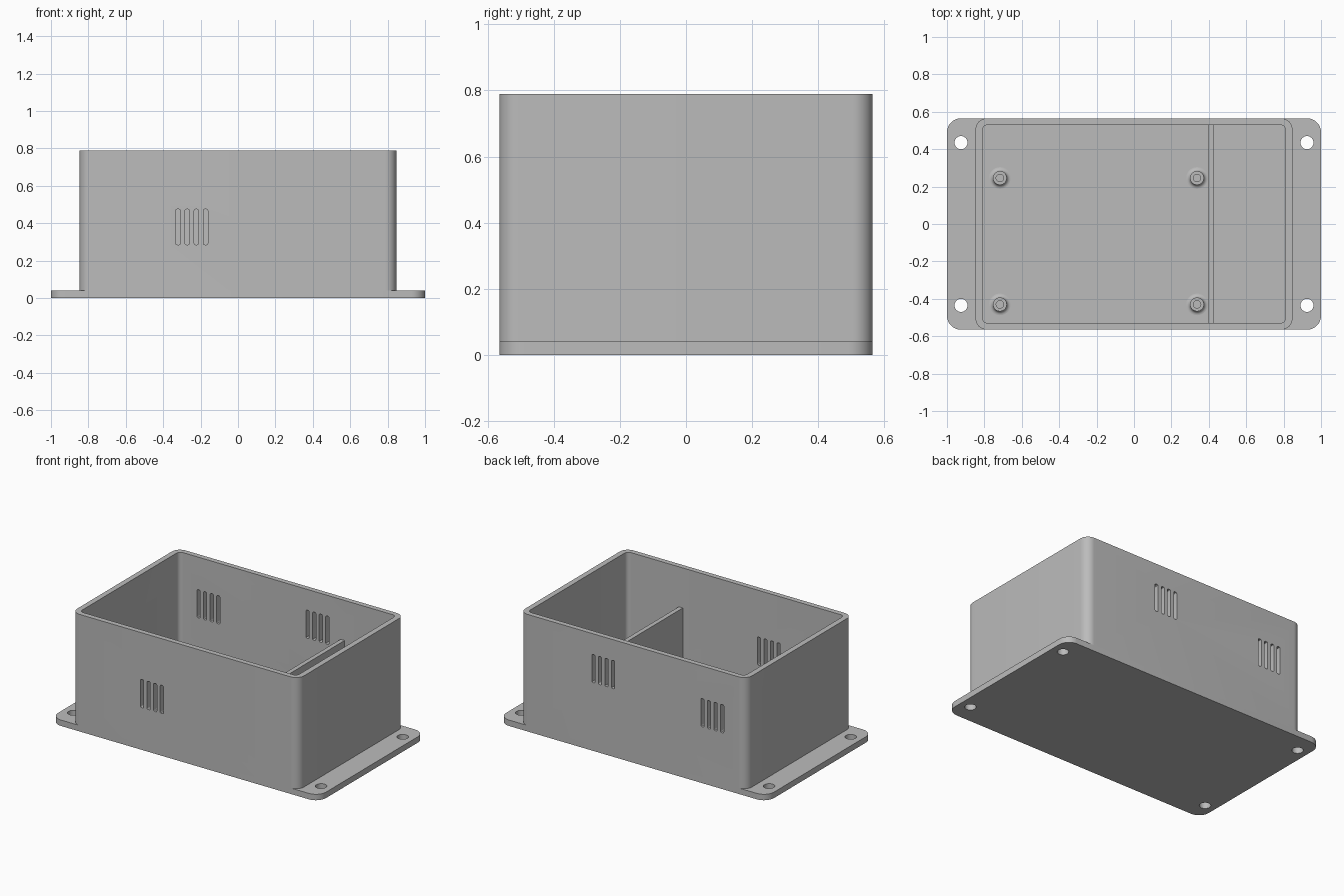
import bpy, bmesh, math
from mathutils import Matrix, Vector

if "Cube" in bpy.data.objects:
    bpy.data.objects.remove(bpy.data.objects["Cube"])

grey = bpy.data.materials.new("grey_plastic")
grey.diffuse_color = (0.5, 0.5, 0.5, 1)
grey.use_nodes = True
grey.node_tree.nodes["Principled BSDF"].inputs["Base Color"].default_value = grey.diffuse_color


def finish(name, bm, smooth=True):
    bmesh.ops.recalc_face_normals(bm, faces=bm.faces[:])
    me = bpy.data.meshes.new(name)
    bm.to_mesh(me)
    bm.free()
    ob = bpy.data.objects.new(name, me)
    bpy.context.collection.objects.link(ob)
    me.materials.append(grey)
    return ob


def prism(name, w, d, r, lo, hi, seg=8, matrix=None):
    """Rounded rectangle w x d, extruded from lo to hi along z."""
    bm = bmesh.new()
    ring = []
    for k, (sx, sy) in enumerate(((1, 1), (-1, 1), (-1, -1), (1, -1))):
        for i in range(seg + 1):
            a = math.pi / 2 * (k + i / seg)
            ring.append(bm.verts.new((sx * (w / 2 - r) + r * math.cos(a),
                                      sy * (d / 2 - r) + r * math.sin(a), lo)))
    face = bm.faces.new(ring)
    top = bmesh.ops.extrude_face_region(bm, geom=[face])["geom"]
    verts = [v for v in top if isinstance(v, bmesh.types.BMVert)]
    bmesh.ops.translate(bm, verts=verts, vec=(0, 0, hi - lo))
    if not any(f for f in bm.faces if all(abs(v.co.z - lo) < 1e-6 for v in f.verts)):
        bm.faces.new(ring)
    if matrix:
        bm.transform(matrix)
    return finish(name, bm)


def cylinder(name, x, y, r, lo, hi):
    bm = bmesh.new()
    bmesh.ops.create_cone(bm, cap_ends=True, segments=32, radius1=r, radius2=r, depth=hi - lo,
                          matrix=Matrix.Translation((x, y, (lo + hi) / 2)))
    return finish(name, bm)


def cut(ob, cutters):
    for c in cutters:
        m = ob.modifiers.new("cut", 'BOOLEAN')
        m.operation, m.solver, m.object = 'DIFFERENCE', 'EXACT', c
    dg = bpy.context.evaluated_depsgraph_get()
    ob.data = bpy.data.meshes.new_from_object(ob.evaluated_get(dg))
    ob.modifiers.clear()
    for c in cutters:
        bpy.data.objects.remove(c)


def smooth(ob):
    bpy.ops.object.select_all(action='DESELECT')
    ob.select_set(True)
    bpy.context.view_layer.objects.active = ob
    bpy.ops.object.shade_smooth_by_angle(angle=math.radians(30))


# base plate with four screw holes
base = prism("base_plate", 2.0, 1.13, 0.075, 0, 0.04)
cut(base, [cylinder("hole_cutter", sx * 0.925, sy * 0.435, 0.035, -0.1, 0.2)
           for sx in (-1, 1) for sy in (-1, 1)])

# box walls: cavity, vent slots and side port are cut out
walls = prism("box_walls", 1.694, 1.13, 0.06, 0.04, 0.79, 12)
cutters = [prism("cavity_cutter", 1.62, 1.06, 0.028, 0, 1)]
turn = Matrix.Rotation(math.pi / 2, 4, 'X')
for cx, y, cz in ((-0.247, -0.55, 0.38), (0.222, 0.55, 0.555), (-0.592, 0.55, 0.475)):
    for i in range(4):
        place = Matrix.Translation((cx + (i - 1.5) * 0.049, y, cz)) @ turn
        cutters.append(prism("vent_cutter", 0.024, 0.19, 0.008, -0.08, 0.08, 3, place))
port = Matrix.Translation((-0.83, -0.03, 0.30)) @ Matrix.Rotation(math.pi / 2, 4, 'Y')
cutters.append(prism("port_cutter", 0.14, 0.23, 0.001, -0.1, 0.1, 1, port))
cut(walls, cutters)

# inner dividing wall
divider = prism("divider", 0.03, 1.06, 0.0005, 0.04, 0.52, 1, Matrix.Translation((0.41, 0, 0)))

# hollow standoffs with a filleted foot
fillet = [(0.037 + 0.021 * (1 - math.sin(a)), 0.04 + 0.021 * (1 - math.cos(a)))
          for a in (math.pi / 2 * i / 6 for i in range(7))]
profile = [(0.02, 0.04), (0.02, 0.13), (0.037, 0.13)] + fillet[::-1]
profile = [(0.02, 0.04), (0.02, 0.13), (0.037, 0.13)] + sorted(fillet, key=lambda p: -p[1])
n = 32
standoffs = []
for x in (-0.717, 0.337):
    for y in (-0.43, 0.246):
        bm = bmesh.new()
        rings = [[bm.verts.new((x + r * math.cos(2 * math.pi * k / n),
                                y + r * math.sin(2 * math.pi * k / n), z)) for k in range(n)]
                 for r, z in profile]
        for a, b in zip(rings, rings[1:] + rings[:1]):
            for k in range(n):
                bm.faces.new((a[k], a[(k + 1) % n], b[(k + 1) % n], b[k]))
        standoffs.append(finish("standoff", bm))

for ob in [base, walls, divider] + standoffs:
    smooth(ob)
